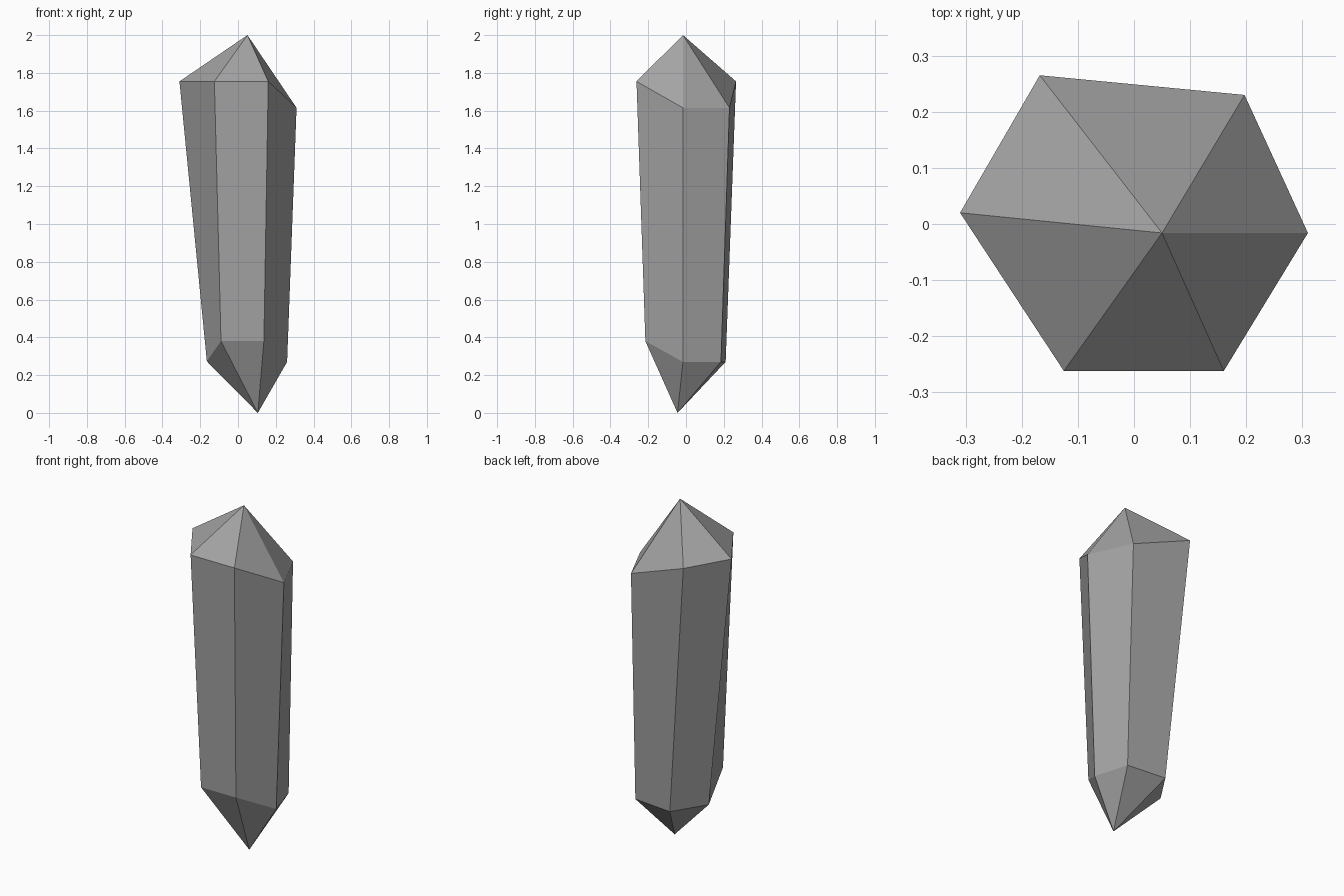
import bpy
import bmesh

cube = bpy.data.objects.get("Cube")
if cube:
    bpy.data.objects.remove(cube, do_unlink=True)

# Stone material
stone = bpy.data.materials.new("grey_stone")
stone.use_nodes = True
colour = (0.37, 0.37, 0.37, 1.0)
stone.diffuse_color = colour
bsdf = stone.node_tree.nodes["Principled BSDF"]
bsdf.inputs["Base Color"].default_value = colour
bsdf.inputs["Roughness"].default_value = 0.8

# Irregular six-sided girdles and the two points of the crystal
upper_ring = [(-0.31, 0.02, 1.755), (-0.125, -0.262, 1.755), (0.16, -0.262, 1.755),
              (0.31, -0.016, 1.615), (0.197, 0.23, 1.615), (-0.168, 0.265, 1.755)]
lower_ring = [(-0.165, 0.024, 0.273), (-0.09, -0.215, 0.38), (0.137, -0.215, 0.38),
              (0.26, -0.016, 0.27), (0.2, 0.185, 0.27), (-0.042, 0.21, 0.27)]
top_point = (0.05, -0.016, 2.0)
bottom_point = (0.105, -0.045, 0.0)

bm = bmesh.new()
upper = [bm.verts.new(p) for p in upper_ring]
lower = [bm.verts.new(p) for p in lower_ring]
tip = bm.verts.new(top_point)
foot = bm.verts.new(bottom_point)

# Crown facet, long side and base facet around each edge of the girdle
for i in range(len(upper)):
    j = (i + 1) % len(upper)
    bm.faces.new((upper[i], upper[j], tip))
    bm.faces.new((lower[i], lower[j], upper[j], upper[i]))
    bm.faces.new((lower[j], lower[i], foot))
bmesh.ops.recalc_face_normals(bm, faces=bm.faces)

mesh = bpy.data.meshes.new("crystal_shard")
bm.to_mesh(mesh)
bm.free()
mesh.materials.append(stone)
shard = bpy.data.objects.new("crystal_shard", mesh)
bpy.context.collection.objects.link(shard)
